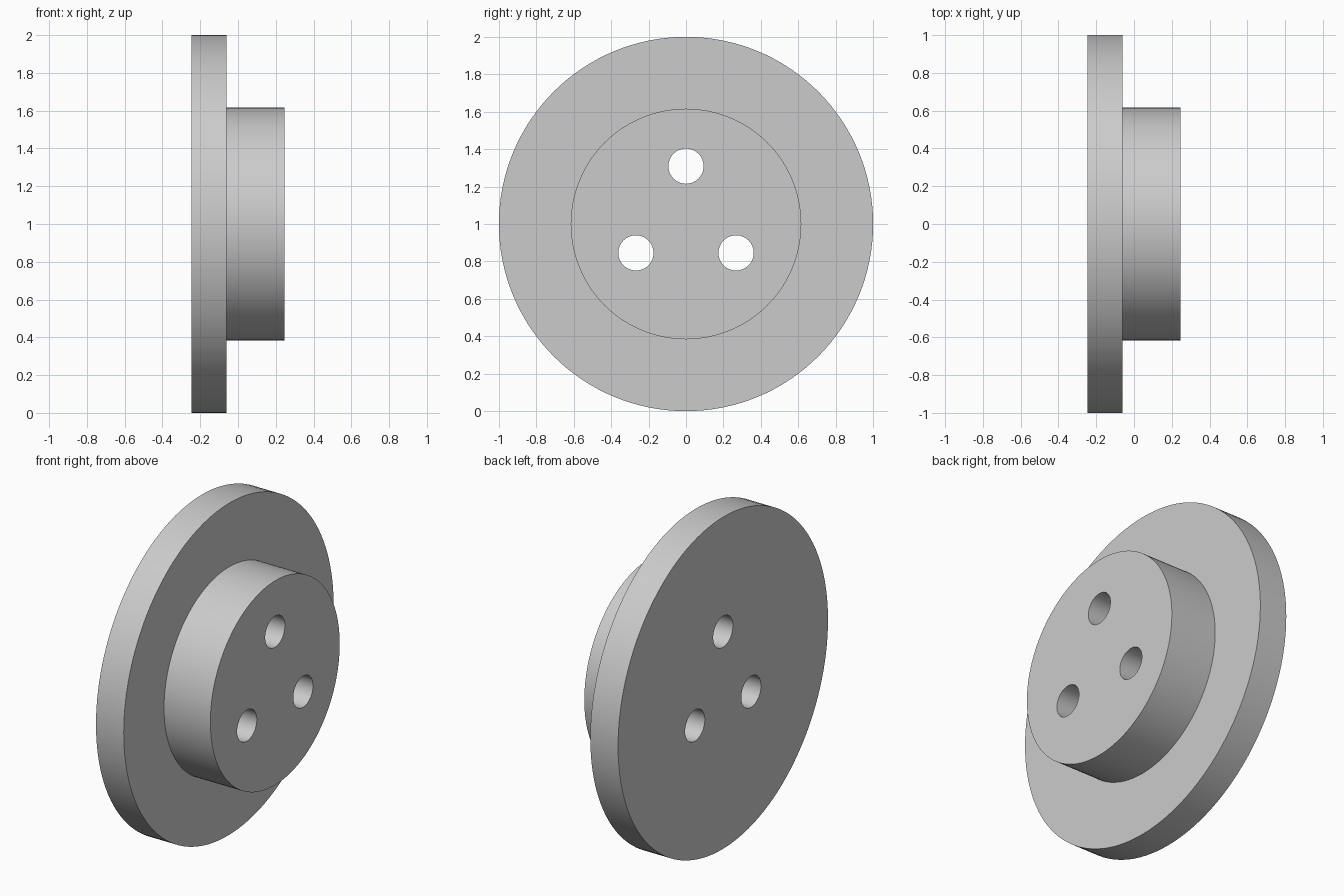
import bpy, bmesh
from math import pi, sin, cos, radians
from mathutils import Matrix, Vector

cube = bpy.data.objects.get("Cube")
if cube:
    bpy.data.objects.remove(cube, do_unlink=True)

# Dimensions
SEGMENTS = 128
BACK, STEP, FRONT = -0.247, -0.062, 0.247
FLANGE_R, HUB_R = 1.0, 0.616
HOLE_R, HOLE_CIRCLE = 0.094, 0.309
CENTRE = Vector((0, 0, 1))

# Single grey material
grey = bpy.data.materials.new("plain_grey")
grey.use_nodes = True
grey.diffuse_color = (0.6, 0.6, 0.6, 1)
grey.node_tree.nodes["Principled BSDF"].inputs["Base Color"].default_value = (0.6, 0.6, 0.6, 1)


def add_object(name, bm):
    bmesh.ops.recalc_face_normals(bm, faces=bm.faces)
    mesh = bpy.data.meshes.new(name)
    bm.to_mesh(mesh)
    bm.free()
    mesh.materials.append(grey)
    obj = bpy.data.objects.new(name, mesh)
    bpy.context.collection.objects.link(obj)
    return obj


# Stepped disc: wide flange and narrower hub, turned around the x axis
bm = bmesh.new()
profile = [(BACK, FLANGE_R), (STEP, FLANGE_R), (STEP, HUB_R), (FRONT, HUB_R)]
verts = [bm.verts.new(CENTRE + Vector((x, 0, r))) for x, r in profile]
edges = [bm.edges.new(pair) for pair in zip(verts, verts[1:])]
bmesh.ops.spin(bm, geom=verts + edges, cent=CENTRE, axis=(1, 0, 0),
               angle=2 * pi, steps=SEGMENTS)
bmesh.ops.remove_doubles(bm, verts=bm.verts, dist=0.0005)
bmesh.ops.holes_fill(bm, edges=[e for e in bm.edges if e.is_boundary], sides=0)
disc = add_object("flanged_hub", bm)

# Three through holes, evenly spaced around the axis
bm = bmesh.new()
for i in range(3):
    a = radians(90 + 120 * i)
    place = Matrix.Translation(CENTRE + HOLE_CIRCLE * Vector((0, cos(a), sin(a))))
    bmesh.ops.create_cone(bm, cap_ends=True, segments=64, radius1=HOLE_R,
                          radius2=HOLE_R, depth=1,
                          matrix=place @ Matrix.Rotation(pi / 2, 4, 'Y'))
cutter = add_object("hole_cutter", bm)
cutter.hide_render = True

cut = disc.modifiers.new("bolt_holes", 'BOOLEAN')
cut.operation = 'DIFFERENCE'
cut.solver = 'EXACT'
cut.object = cutter

bpy.ops.object.select_all(action='DESELECT')
disc.select_set(True)
bpy.context.view_layer.objects.active = disc
bpy.ops.object.modifier_apply(modifier=cut.name)
bpy.data.objects.remove(cutter, do_unlink=True)

# Smooth round walls, crisp rims
bpy.ops.object.shade_smooth_by_angle(angle=radians(30))
